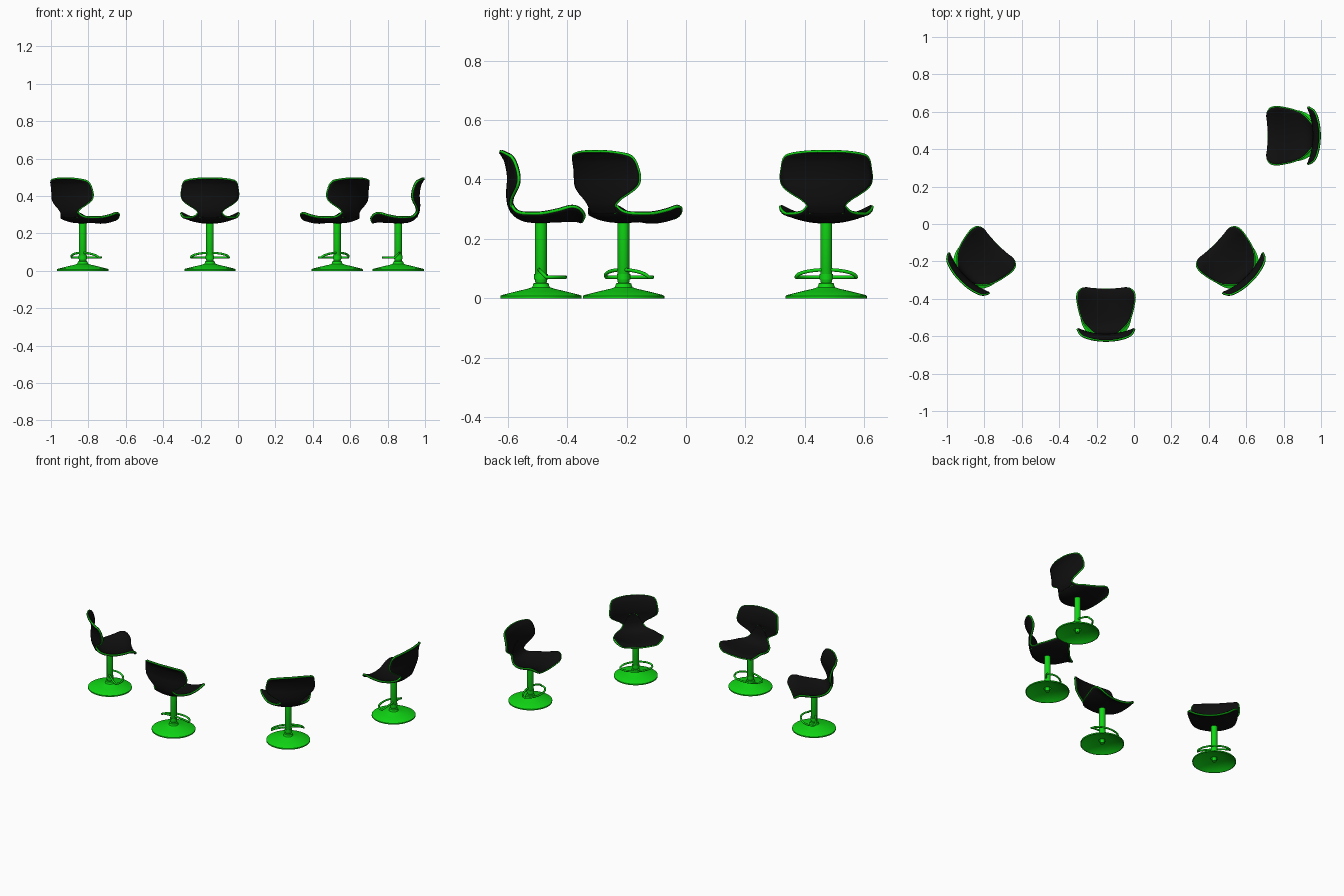
import bpy, math
from mathutils import Vector, Matrix

if "Cube" in bpy.data.objects:
    bpy.data.objects.remove(bpy.data.objects["Cube"])


def material(name, rgb):
    m = bpy.data.materials.new(name)
    m.diffuse_color = (*rgb, 1)
    m.use_nodes = True
    m.node_tree.nodes["Principled BSDF"].inputs["Base Color"].default_value = m.diffuse_color
    return m


GREEN = material("bright green", (0.005, 0.68, 0.007))
BLACK = material("soft black", (0.0045, 0.0045, 0.0045))
parts = []


def add_mesh(name, verts, faces, mat, angle=40):
    me = bpy.data.meshes.new(name)
    me.from_pydata(verts, [], faces)
    me.materials.append(mat)
    ob = bpy.data.objects.new(name, me)
    bpy.context.collection.objects.link(ob)
    bpy.ops.object.select_all(action='DESELECT')
    ob.select_set(True)
    bpy.context.view_layer.objects.active = ob
    bpy.ops.object.shade_smooth_by_angle(angle=math.radians(angle))
    parts.append(ob)
    return ob


def lathe(name, profile, mat, n=48):
    verts = [(r * math.cos(2 * math.pi * i / n), r * math.sin(2 * math.pi * i / n), z)
             for r, z in profile for i in range(n)]
    faces = [(j * n + i, j * n + (i + 1) % n, (j + 1) * n + (i + 1) % n, (j + 1) * n + i)
             for j in range(len(profile) - 1) for i in range(n)]
    return add_mesh(name, verts, faces, mat)


def tube(name, pts, radius, mat, n=8):
    """Closed round tube through a loop of points."""
    pts = [Vector(p) for p in pts]
    m, verts = len(pts), []
    for i, p in enumerate(pts):
        t = (pts[(i + 1) % m] - pts[i - 1]).normalized()
        ref = Vector((0, 0, 1)) if abs(t.z) < 0.9 else Vector((0, 1, 0))
        a = t.cross(ref).normalized()
        b = a.cross(t)
        # start each ring on the same outward side so rings line up
        if abs(t.z) >= 0.9 and t.z > 0:
            a, b = b, -a
        elif abs(t.z) >= 0.9:
            a, b = b, -a
        verts += [p + radius * (math.cos(2 * math.pi * k / n) * a + math.sin(2 * math.pi * k / n) * b)
                  for k in range(n)]
    faces = []
    for i in range(m):
        j = (i + 1) % m
        # match the nearest vertex of the next ring
        s = min(range(n), key=lambda k: (verts[j * n + k] - verts[i * n] - (pts[j] - pts[i])).length)
        faces += [(i * n + k, i * n + (k + 1) % n, j * n + (k + 1 + s) % n, j * n + (k + s) % n)
                  for k in range(n)]
    return add_mesh(name, verts, faces, mat, 80)


def refine(rows, steps=5):
    """Catmull-Rom interpolation of profile rows."""
    out = []
    for i in range(len(rows) - 1):
        q = [rows[max(i - 1, 0)], rows[i], rows[i + 1], rows[min(i + 2, len(rows) - 1)]]
        for s in range(steps):
            t = s / steps
            out.append([0.5 * (2 * b + (c - a) * t + (2 * a - 5 * b + 4 * c - d) * t * t
                               + (3 * b - a - 3 * c + d) * t ** 3) for a, b, c, d in zip(*q)])
    return out + [list(rows[-1])]


def shell(name, rows, thickness, nu=20):
    """Curved padded shell; rows hold y, z, half width, edge curl."""
    rows = refine(rows)
    grid = []
    for i, (y, z, w, k) in enumerate(rows):
        a, b = rows[max(i - 1, 0)], rows[min(i + 1, len(rows) - 1)]
        ty, tz = b[0] - a[0], b[1] - a[1]
        l = math.hypot(ty, tz)
        line = []
        for j in range(nu + 1):
            x = w * (2 * j / nu - 1)
            h = k * (x / 0.155) ** 2
            line.append(Vector((x, y + h * tz / l, z - h * ty / l)))
        grid.append(line)
    n = nu + 1
    faces = [(i * n + j, i * n + j + 1, (i + 1) * n + j + 1, (i + 1) * n + j)
             for i in range(len(rows) - 1) for j in range(nu)]
    ob = add_mesh(name, [p for line in grid for p in line], faces, BLACK, 50)
    mod = ob.modifiers.new("padding", 'SOLIDIFY')
    mod.thickness = thickness
    mod.offset = 0
    # piping round the rim
    rim = grid[0] + [g[-1] for g in grid[1:]] + grid[-1][-2::-1] + [g[0] for g in grid[-2:0:-1]]
    clean = [rim[0]]
    for p in rim[1:]:
        if (p - clean[-1]).length > 0.003:
            clean.append(p)
    normal_shift = [p for p in clean]
    tube(name + "_piping", normal_shift, thickness * 0.32, GREEN)


# Seat, sweeping up at the rear into a tongue
shell("seat", [
    (0.138, 0.258, 0.105, 0.035), (0.128, 0.262, 0.138, 0.042), (0.105, 0.265, 0.154, 0.044),
    (0.06, 0.263, 0.150, 0.036), (0.0, 0.261, 0.136, 0.032), (-0.05, 0.264, 0.114, 0.04),
    (-0.085, 0.281, 0.085, 0.04), (-0.102, 0.310, 0.062, 0.03), (-0.106, 0.345, 0.044, 0.02),
    (-0.106, 0.372, 0.026, 0.02), (-0.105, 0.385, 0.013, 0.02), (-0.105, 0.389, 0.004, 0.02)], 0.015)

# Backrest, wrapping forward at its ends
shell("backrest", [
    (-0.094, 0.288, 0.060, 0.03), (-0.105, 0.312, 0.062, 0.03), (-0.109, 0.333, 0.083, 0.035),
    (-0.110, 0.352, 0.112, 0.035), (-0.109, 0.376, 0.141, 0.034), (-0.107, 0.402, 0.152, 0.033),
    (-0.110, 0.432, 0.149, 0.032), (-0.117, 0.462, 0.142, 0.028), (-0.125, 0.478, 0.120, 0.022),
    (-0.132, 0.489, 0.075, 0.02), (-0.136, 0.494, 0.030, 0.02)], 0.015)

# Hollow cone base
lathe("base", [(0.022, 0.026), (0.06, 0.022), (0.128, 0.004), (0.132, 0.0), (0.137, 0.0),
               (0.137, 0.008), (0.132, 0.011), (0.08, 0.024), (0.045, 0.032), (0.03, 0.037),
               (0.027, 0.043), (0.026, 0.05), (0.018, 0.052)], GREEN)

# Gas lift column with foot ring clamp
lathe("column", [(0, 0.006), (0.014, 0.006), (0.014, 0.045), (0.02, 0.055), (0.02, 0.254), (0, 0.256)], GREEN, 32)
lathe("clamp", [(0.018, 0.064), (0.023, 0.064), (0.023, 0.082), (0.018, 0.082)], GREEN, 32)

# Foot ring: level in front, arched up to the column behind
ring = []
for i in range(48):
    a = 2 * math.pi * i / 48
    c, s = math.cos(a), math.sin(a)
    ring.append((0.101 * c, 0.018 + (0.064 if s > 0 else 0.024) * s, 0.071 + max(0, -s) * 0.025))
tube("foot_ring", ring, 0.006, GREEN, 10)

# Place four stools round a curve, all facing inward
spots = [(-0.83, -0.21, -45), (-0.15, -0.488, 0), (0.53, -0.21, 45), (0.857, 0.472, 90)]
originals = list(parts)
for n, (x, y, deg) in enumerate(spots):
    for src in originals:
        ob = src
        if n:
            ob = src.copy()
            bpy.context.collection.objects.link(ob)
        ob.name = f"{src.data.name}_{n + 1}"
        ob.matrix_world = Matrix.Translation((x, y, 0)) @ Matrix.Rotation(math.radians(deg), 4, 'Z')
